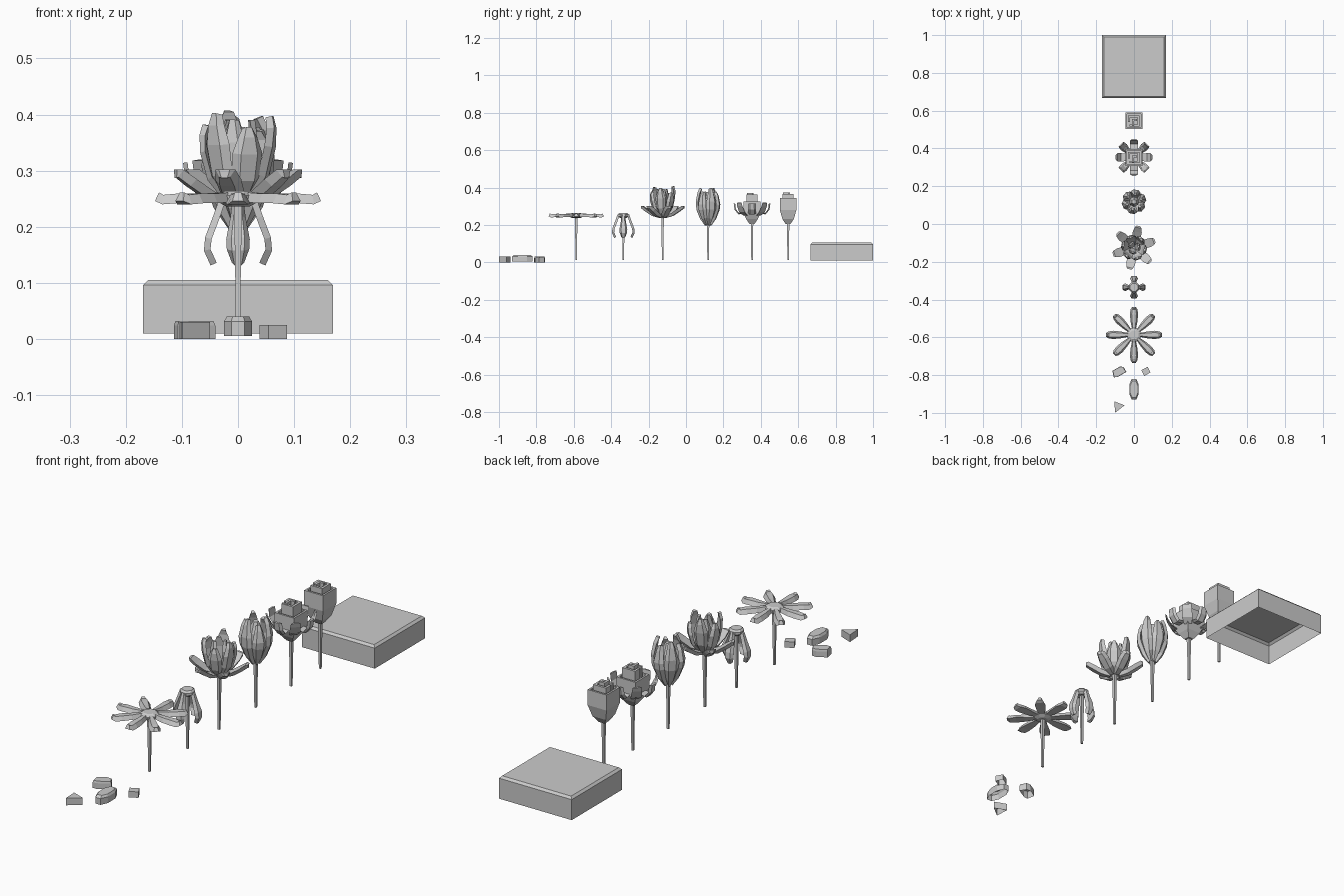
import bpy, bmesh, math
from mathutils import Vector, Matrix

if "Cube" in bpy.data.objects:
    bpy.data.objects.remove(bpy.data.objects["Cube"])


def finish(bm, name, y=0, x=0, z=0, rot=0, bevel=0):
    bmesh.ops.recalc_face_normals(bm, faces=bm.faces)
    me = bpy.data.meshes.new(name)
    bm.to_mesh(me)
    bm.free()
    ob = bpy.data.objects.new(name, me)
    ob.location = (x, y, z)
    ob.rotation_euler.z = math.radians(rot)
    bpy.context.collection.objects.link(ob)
    return ob


def loft(bm, rings, start=True, end=True):
    rs = [[bm.verts.new(p) for p in r] for r in rings]
    n = len(rs[0])
    for a, b in zip(rs, rs[1:]):
        for i in range(n):
            bm.faces.new((a[i], a[(i + 1) % n], b[(i + 1) % n], b[i]))
    if start:
        bm.faces.new(rs[0][::-1])
    if end:
        bm.faces.new(rs[-1])


def square(h, z, k=None):
    k = k or h
    return [(-h, -k, z), (h, -k, z), (h, k, z), (-h, k, z)]


def ngon(r, z, n=8):
    return [(r * math.cos((i + .5) * math.tau / n), r * math.sin((i + .5) * math.tau / n), z) for i in range(n)]


def petal(bm, stations, depth, ang, side=1):
    """stations: (radius, height, half width); trapezoid section along the path"""
    m = Matrix.Rotation(math.radians(ang), 3, 'Z')
    rings = []
    for i, (r, z, w) in enumerate(stations):
        a, b = stations[max(i - 1, 0)], stations[min(i + 1, len(stations) - 1)]
        d = Vector((b[0] - a[0], b[1] - a[1])).normalized()
        nr, nz = -d.y * side * depth, d.x * side * depth
        pts = [(r, -w, z), (r, w, z), (r + nr, w * .55, z + nz), (r + nr, -w * .55, z + nz)]
        rings.append([m @ Vector(p) for p in pts])
    loft(bm, rings)


def stem(name, y, top):
    bm = bmesh.new()
    loft(bm, [square(.004, .012), square(.005, .12), square(.007, top)])
    finish(bm, name + "_stem", y)


def lid(name, outline, h, inset, x, y, rot=0, z=0):
    """bevelled block, open underneath"""
    bm = bmesh.new()
    top = [(p[0] * inset, p[1] * inset, h) for p in outline]
    loft(bm, [[(*p, 0) for p in outline], [(*p, h * .75) for p in outline], top], start=False)
    finish(bm, name, y, x, z, rot)


# planter box, open underneath
bm = bmesh.new()
loft(bm, [square(.169, .01, .167), square(.169, .096, .167), square(.16, .105, .158)], start=False)
finish(bm, "planter_box", .833)

# fallen pieces
lid("fallen_petal", [(-.012, -.055), (.012, -.055), (.025, -.025), (.025, .025),
                     (.012, .055), (-.012, .055), (-.025, .025), (-.025, -.025)], .035, .8, 0, -.875, 0, .005)
lid("fallen_chip", [(-.036, -.012), (-.02, -.021), (.036, -.021), (.036, .01), (.02, .021), (-.025, .021)],
    .032, .92, -.082, -.783, 30)
lid("fallen_cube", [(-.019, -.017), (.019, -.017), (.019, .017), (-.019, .017)], .025, 1, .063, -.78, 28)
lid("fallen_wedge", [(-.022, .027), (-.018, -.033), (.032, .006)], .03, 1, -.082, -.966)

# open daisy
Y = -.587
stem("daisy", Y, .24)
bm = bmesh.new()
loft(bm, [ngon(.022, .236), ngon(.038, .244), ngon(.038, .256), ngon(.025, .264)])
finish(bm, "daisy_centre", Y)
bm = bmesh.new()
for k in range(8):
    petal(bm, [(.03, .244, .01), (.07, .242, .018), (.11, .242, .022), (.135, .24, .018), (.148, .246, .01)], .017, k * 45)
finish(bm, "daisy_petals", Y)

# drooping flower
Y = -.335
stem("drooping", Y, .245)
bm = bmesh.new()
loft(bm, [ngon(.02, .238), ngon(.03, .246), ngon(.03, .256), ngon(.023, .264)])
finish(bm, "drooping_cap", Y)
bm = bmesh.new()
for k in range(4):
    petal(bm, [(.02, .252, .009), (.033, .215, .014), (.047, .178, .021), (.049, .16, .02), (.038, .136, .011)], .012, k * 90)
finish(bm, "drooping_petals", Y)

# layered open blossom
Y = -.125
stem("blossom", Y, .255)
bm = bmesh.new()
for k in range(6):
    petal(bm, [(.015, .252, .012), (.05, .262, .022), (.085, .285, .024), (.108, .302, .018), (.117, .302, .01)],
          .015, k * 60 + 18, -1)
finish(bm, "blossom_outer_petals", Y)
bm = bmesh.new()
for k in range(6):
    t = (.12, .155, .13, .15, .125, .145)[k]
    petal(bm, [(.012, .25, .012), (.042, .25 + t * .3, .025), (.054, .25 + t * .65, .028),
               (.056, .25 + t * .87, .018), (.052, .25 + t, .009)], .012, k * 60 + 48, -1)
finish(bm, "blossom_inner_petals", Y)
bm = bmesh.new()
for k in range(3):
    petal(bm, [(.004, .25, .01), (.02, .3, .02), (.024, .35, .022), (.02, .39, .009)], .01, k * 120 + 10, -1)
finish(bm, "blossom_heart", Y)

# closed goblet flower
Y = .118
stem("goblet", Y, .22)
bm = bmesh.new()
for k in range(6):
    t = .95 if k % 2 else 1
    petal(bm, [(.006, .205, .006), (.03, .24, .018), (.047, .285, .027), (.05, .325 * t, .027),
               (.042, .37 * t, .016), (.033, .392 * t, .008)], .014, k * 60 + 20, -1)
finish(bm, "goblet_petals", Y)
bm = bmesh.new()
loft(bm, [ngon(.008, .2, 6), ngon(.025, .24, 6), ngon(.028, .33, 6), ngon(.012, .375, 6)])
finish(bm, "goblet_core", Y)


def wall(bm, pts, z0, z1, t=.005):
    """spiral wall strip made of butted slabs"""
    for a, b in zip(pts, pts[1:]):
        lo = [min(a[i], b[i]) - t for i in (0, 1)]
        hi = [max(a[i], b[i]) + t for i in (0, 1)]
        ring = [(lo[0], lo[1]), (hi[0], lo[1]), (hi[0], hi[1]), (lo[0], hi[1])]
        loft(bm, [[(*p, z) for p in ring] for z in (z0, z1)])


def square_bud(name, y, wide_z, top_z, h, tip):
    stem(name, y, .22)
    bm = bmesh.new()
    loft(bm, [square(.013, .205), square(h * .7, .232), square(h, wide_z), square(h, top_z),
              square(h - .008, top_z), square(h - .008, top_z - .015)])
    finish(bm, name + "_cup", y)
    bm = bmesh.new()
    wall(bm, [(-.026, 0), (-.026, .024), (.024, .024), (.024, -.024), (-.02, -.024)], top_z - .02, tip - .008)
    wall(bm, [(-.006, -.022), (-.006, .004), (.01, .004)], top_z - .02, tip)
    finish(bm, name + "_spiral", y)


# square rose buds, one closed and one opening
square_bud("closed_bud", .546, .28, .345, .044, .373)
square_bud("opening_bud", .353, .262, .325, .045, .37)
bm = bmesh.new()
for k in range(4):
    petal(bm, [(.042, .268, .02), (.07, .264, .022), (.086, .285, .022), (.09, .315, .02)], .008, k * 90, -1)
    petal(bm, [(.05, .25, .016), (.075, .268, .022), (.092, .3, .02), (.097, .318, .018)], .006, k * 90 + 45, 1)
finish(bm, "opening_bud_flaps", .353)
